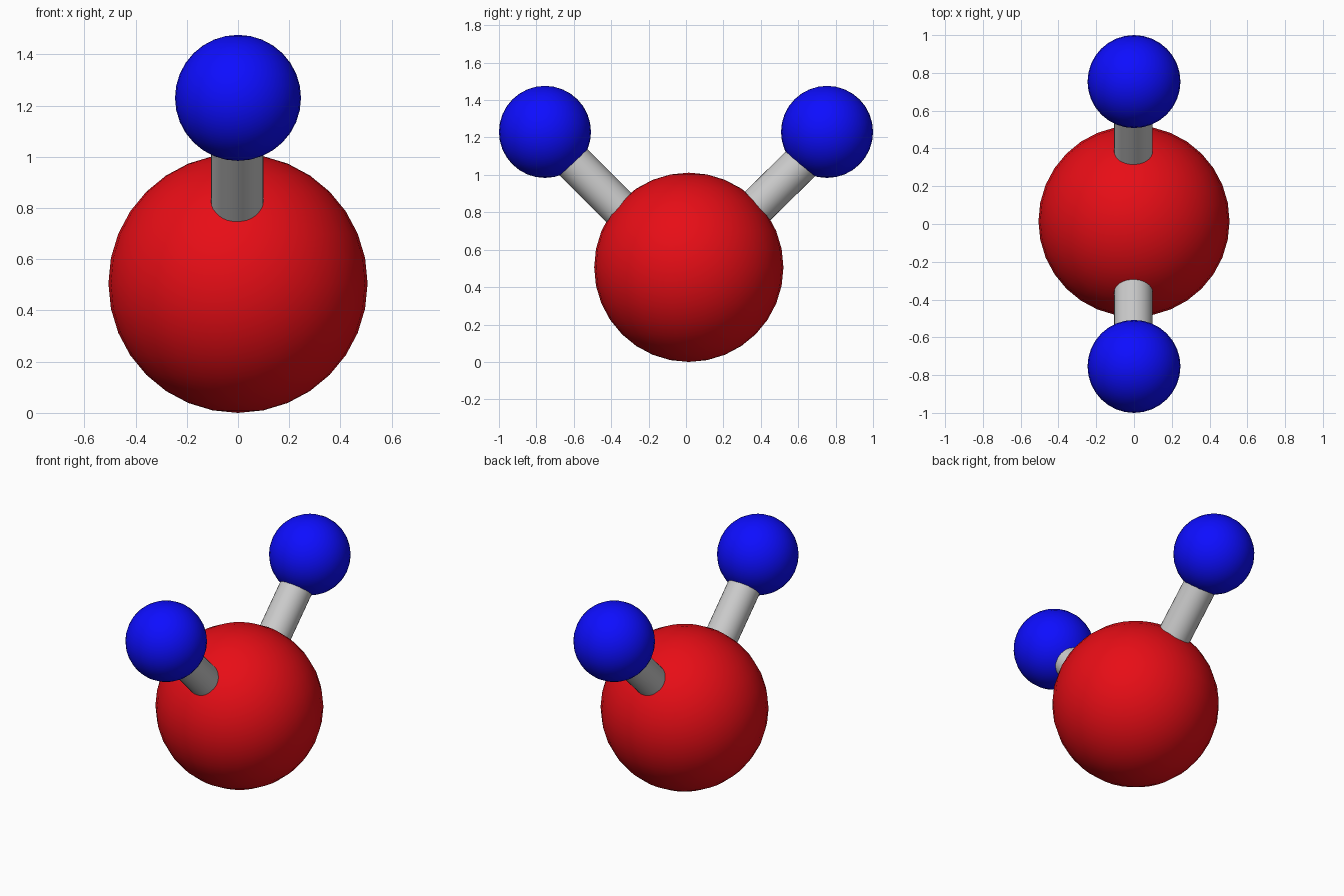
import bpy
from mathutils import Vector

if "Cube" in bpy.data.objects:
    bpy.data.objects.remove(bpy.data.objects["Cube"])


def material(name, rgb):
    m = bpy.data.materials.new(name)
    m.diffuse_color = (*rgb, 1)
    m.use_nodes = True
    m.node_tree.nodes["Principled BSDF"].inputs["Base Color"].default_value = m.diffuse_color
    return m


def finish(name, mat=None):
    ob = bpy.context.object
    ob.name = name
    bpy.ops.object.shade_smooth_by_angle()
    if mat:
        ob.data.materials.append(mat)
    return ob


def ball(name, loc, radius, mat):
    bpy.ops.mesh.primitive_uv_sphere_add(segments=32, ring_count=16, radius=radius, location=loc)
    return finish(name, mat)


def rod(name, a, b, radius):
    a, b = Vector(a), Vector(b)
    d = b - a
    bpy.ops.mesh.primitive_cylinder_add(vertices=32, radius=radius, depth=d.length,
                                        location=(a + b) / 2,
                                        rotation=d.to_track_quat('Z', 'Y').to_euler())
    return finish(name)


red = material("red", (0.8, 0.004, 0.008))
blue = material("blue", (0.004, 0.004, 1.0))

# Large central atom
ball("central_atom", (0, 0.015, 0.506), 0.506, red)

# Two small atoms, each joined by a slanted bond
for side, label, low, high in ((-1, "front", 0.605, 1.21), (1, "back", 0.595, 1.19)):
    ball(label + "_small_atom", (0, side * 0.754, 1.23), 0.246, blue)
    rod(label + "_bond", (-0.003, side * 0.14, low), (-0.003, side * 0.745, high), 0.102)
